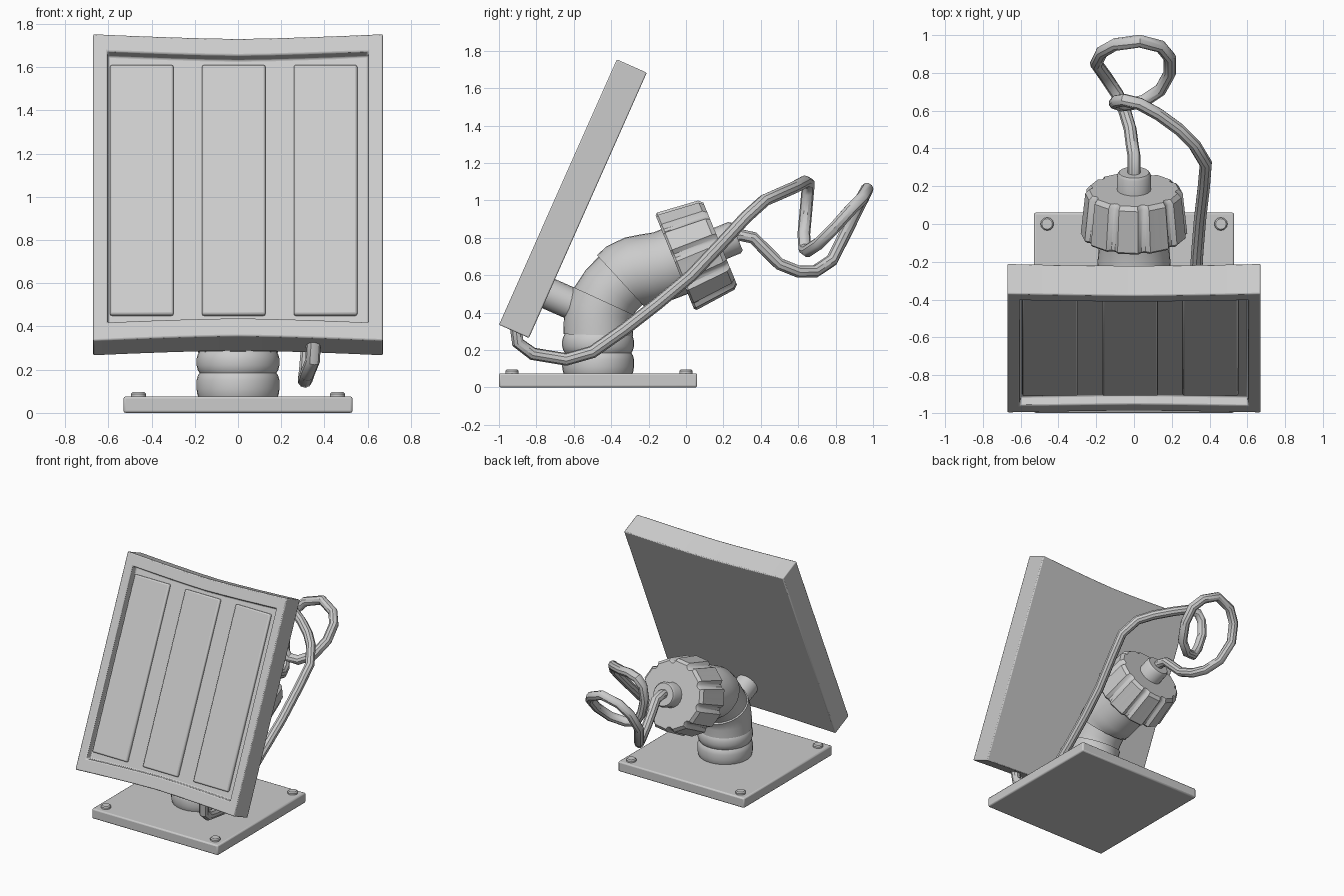
import bpy, bmesh, math
from mathutils import Vector, Matrix

if "Cube" in bpy.data.objects:
    bpy.data.objects.remove(bpy.data.objects["Cube"])

# panel frame: local x = width, local y = up the tilt, local z = out of the front face
TILT = Matrix(((1, 0, 0, 0), (0, .406, -.914, -.84), (0, .914, .406, .264), (0, 0, 0, 1)))


def finish(name, bm, bevel=0, matrix=None, segments=2):
    bmesh.ops.recalc_face_normals(bm, faces=bm.faces)
    me = bpy.data.meshes.new(name)
    bm.to_mesh(me)
    bm.free()
    ob = bpy.data.objects.new(name, me)
    bpy.context.collection.objects.link(ob)
    if matrix:
        ob.matrix_world = matrix
    if bevel:
        m = ob.modifiers.new("bevel", 'BEVEL')
        m.width, m.segments, m.limit_method = bevel, segments, 'ANGLE'
        m.angle_limit = math.radians(40)
    bpy.ops.object.select_all(action='DESELECT')
    ob.select_set(True)
    bpy.context.view_layer.objects.active = ob
    bpy.ops.object.shade_smooth_by_angle(angle=math.radians(35))
    return ob


def skin(bm, loops):
    """Bridge successive point loops and cap both ends."""
    rings = [[bm.verts.new(p) for p in l] for l in loops]
    n = len(rings[0])
    for a, b in zip(rings, rings[1:]):
        for i in range(n):
            j = (i + 1) % n
            bm.faces.new((a[i], a[j], b[j], b[i]))
    bm.faces.new(rings[0])
    bm.faces.new(rings[-1])


def sweep(name, pts, radii, n=24, shape=None, bevel=0):
    """Tube along pts; shape scales the radius around the section."""
    pts = [Vector(p) for p in pts]
    if not isinstance(radii, (list, tuple)):
        radii = [radii] * len(pts)
    u, loops = Vector((1, 0, 0)), []
    for i, p in enumerate(pts):
        a, b = pts[max(i - 1, 0)], pts[min(i + 1, len(pts) - 1)]
        t = ((b - p).normalized() + (p - a).normalized()).normalized()
        u = (u - t * u.dot(t)).normalized()
        v = t.cross(u)
        loops.append([p + (u * math.cos(k * math.tau / n) + v * math.sin(k * math.tau / n))
                      * radii[i] * (shape[k] if shape else 1) for k in range(n)])
    bm = bmesh.new()
    skin(bm, loops)
    return finish(name, bm, bevel)


def box(name, lo, hi, bevel, matrix=None):
    bm = bmesh.new()
    skin(bm, [[(lo[0], lo[1], z), (hi[0], lo[1], z), (hi[0], hi[1], z), (lo[0], hi[1], z)]
              for z in (lo[2], hi[2])])
    return finish(name, bm, bevel, matrix)


# base plate with four bolts
box("base_plate", (-.53, -1, 0), (.53, .06, .076), .01)
for x in (-.46, .46):
    for y in (-.93, 0):
        sweep("bolt", [(x, y, .06), (x, y, .088), (x, y, .096)], [.035, .035, .028], 12)

# lamp housing: outer shell, rim and recess, with ends pinched at the middle
def outline(w, s0, s1, d):
    xs = [w * k / 4 for k in range(-4, 5)]
    pinch = [.024 * (1 - abs(x / .67) ** 1.4) for x in xs]
    return ([(x, s0 + p, d) for x, p in zip(xs, pinch)] +
            [(x, s1 - p, d) for x, p in reversed(list(zip(xs, pinch)))])

bm = bmesh.new()
skin(bm, [outline(.67, 0, 1.553, 0), outline(.67, 0, 1.553, .175),
          outline(.605, .09, 1.468, .175), outline(.6, .095, 1.463, .125)])
finish("lamp_housing", bm, .007, TILT)

# three light strips in the recess
for cx in (-.445, -.02, .405):
    box("light_strip", (cx - .147, .147, .115), (cx + .147, 1.412, .145), .01, TILT)

# ribbed post
rib = [(.07, .182), (.085, .188), (.11, .192), (.15, .192), (.172, .186), (.185, .178), (.198, .186),
       (.22, .192), (.25, .192), (.272, .186), (.285, .178), (.3, .182)]
sweep("ribbed_post", [(0, -.47, z) for z, r in rib], [r for z, r in rib], 32)

# bent sleeve, inner elbow, outer elbow and the arm to the lamp
sweep("sleeve", [(0, -.47, .28), (0, -.468, .35), (0, -.458, .41), (0, -.435, .46)], .186, 32)
sweep("inner_elbow", [(0, -.47, .3), (0, -.465, .39), (0, -.44, .46), (0, -.4, .52), (0, -.32, .6)], .174, 32)
sweep("outer_elbow", [(0, -.35, .57), (0, -.325, .593), (0, -.27, .615), (0, -.2, .63),
                      (0, -.12, .65), (0, -.03, .685)], [.186, .19, .195, .193, .187, .187], 32)
sweep("lamp_arm", [(0, -.78, .522), (0, -.45, .376)], .085, 20)

# gripped nut and cable gland
def along(t):
    return Vector((0, -.06 + .925 * t, .67 + .38 * t))

grip = [1, .985, .98, .98, .985, 1, .93, .93] * 10
sweep("grip_nut", [along(t) for t in (0, .012, .24, .262)], [.27, .282, .258, .238], 80, grip)
sweep("cable_gland", [along(t) for t in (.2, .345, .36)], [.09, .09, .08], 20, None)

# looping cable from the gland to the foot of the lamp
cable = [(0, .24, .80), (0, .29, .815), (0, .36, .80), (-.01, .42, .74), (-.02, .5, .66), (-.05, .6, .62),
         (-.09, .69, .62), (-.15, .78, .68), (-.2, .85, .82), (-.17, .91, .94), (-.1, .95, 1.02),
         (.03, .968, 1.06), (.14, .94, 1.01), (.19, .88, .95), (.19, .8, .86), (.14, .71, .77),
         (.05, .65, .73), (-.02, .635, .74), (-.07, .63, .82), (-.1, .64, .93), (-.09, .65, 1.04),
         (-.05, .655, 1.09), (.03, .635, 1.1), (.13, .58, 1.07), (.24, .5, 1.035), (.32, .42, 1),
         (.38, .32, .91), (.37, .2, .78), (.35, .03, .6), (.335, -.15, .45), (.325, -.33, .31),
         (.315, -.5, .19), (.31, -.64, .15), (.32, -.82, .18), (.345, -.9, .24), (.35, -.91, .33)]
sweep("cable", cable, .034, 10)
